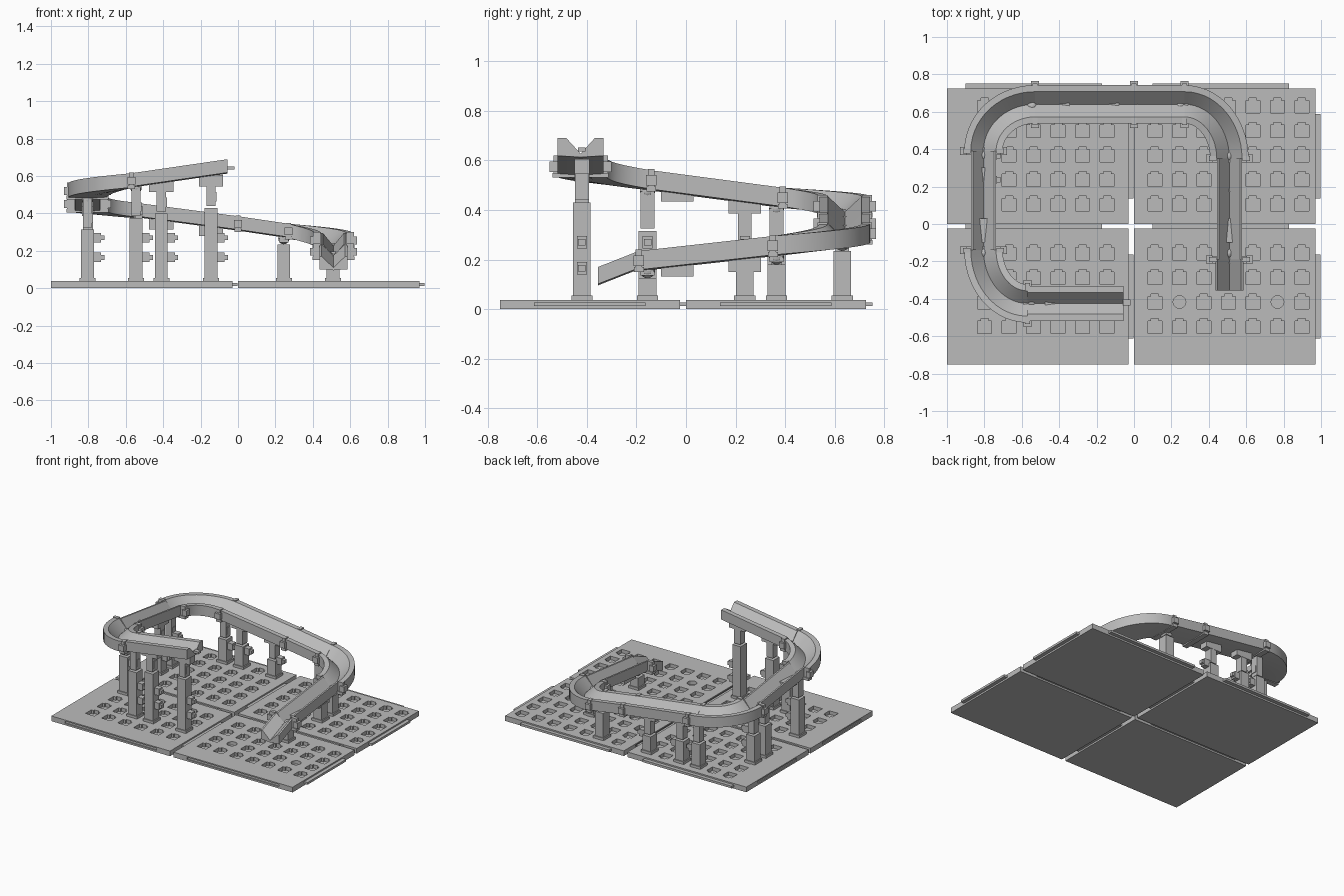
import bpy, bmesh, math
from mathutils import Vector, Matrix

if "Cube" in bpy.data.objects:
    bpy.data.objects.remove(bpy.data.objects["Cube"])

grey = bpy.data.materials.new("light_grey")
grey.diffuse_color = (0.5, 0.5, 0.5, 1)
grey.use_nodes = True
grey.node_tree.nodes["Principled BSDF"].inputs["Base Color"].default_value = grey.diffuse_color


def finish(name, bm):
    bmesh.ops.recalc_face_normals(bm, faces=bm.faces)
    me = bpy.data.meshes.new(name)
    bm.to_mesh(me)
    bm.free()
    me.materials.append(grey)
    ob = bpy.data.objects.new(name, me)
    bpy.context.scene.collection.objects.link(ob)
    return ob


def box(bm, c, s, rot=0.0):
    m = Matrix.Translation(c) @ Matrix.Rotation(rot, 4, 'Z') @ Matrix.Diagonal((*s, 1))
    bmesh.ops.create_cube(bm, size=1, matrix=m)


def prism(bm, pts, z0, z1):
    lo = [bm.verts.new((x, y, z0)) for x, y in pts]
    hi = [bm.verts.new((x, y, z1)) for x, y in pts]
    bm.faces.new(lo)
    bm.faces.new(hi)
    n = len(pts)
    for i in range(n):
        j = (i + 1) % n
        bm.faces.new((lo[i], lo[j], hi[j], hi[i]))


# Four base tiles with peg holes, edge tabs and edge grooves
STEP, T = 0.131, 0.038
HOLE = [(-.037, -.037), (.037, -.037), (.037, .03), (.02, .03),
        (.02, .042), (-.02, .042), (-.02, .03), (-.037, .03)]
ROUND = [(.034 * math.cos(a * math.pi / 8), .034 * math.sin(a * math.pi / 8)) for a in range(16)]
LEFT = [-.144 - STEP * i for i in range(6)]
RIGHT = [.112 + STEP * i for i in range(7)]
BACK = [.107 + STEP * i for i in range(5)]
FRONT = [-.155 - STEP * i for i in range(4)]


def tile(name, x0, y0, cols, rows, rounds=()):
    w, d = 0.97, 0.725
    bm = bmesh.new()
    box(bm, (x0 + w / 2, y0 + d / 2, T / 2), (w, d, T))
    ob = finish(name, bm)
    cut = bmesh.new()
    for i, cx in enumerate(cols):
        for j, cy in enumerate(rows):
            shape = ROUND if (i, j) in rounds else HOLE
            prism(cut, [(cx + px, cy + py) for px, py in shape], .012, .06)
    box(cut, (x0 + w / 2, y0, .021), (.75, .016, .016))
    box(cut, (x0, y0 + d / 2, .021), (.016, .45, .016))
    cutter = finish(name + "_cutter", cut)
    cutter.hide_render = True
    cutter.hide_set(True)
    mod = ob.modifiers.new("holes", 'BOOLEAN')
    mod.operation = 'DIFFERENCE'
    mod.solver = 'EXACT'
    mod.object = cutter
    tabs = bmesh.new()
    box(tabs, (x0 + w / 2 - .02, y0 + d + .0125, .02), (.73, .029, .016))
    box(tabs, (x0 + w + .0125, y0 + d / 2, .02), (.029, .45, .016))
    finish(name + "_tabs", tabs)


tile("base_tile_front_left", -1, -.75, LEFT, FRONT)
tile("base_tile_front_right", 0, -.75, RIGHT, FRONT, {(1, 2), (5, 2)})
tile("base_tile_back_left", -1, 0, LEFT, BACK)
tile("base_tile_back_right", 0, 0, RIGHT, BACK)


# V-groove channel swept along a path of top-edge points
def channel(name, pts, w, h=.075, rim=.035, t0=None, t1=None):
    pts = [Vector(p) for p in pts]
    g = w / 2 - rim
    sec = [(-w / 2, 0), (-g, 0), (0, .012 - h), (g, 0), (w / 2, 0),
           (w / 2, -h * .95), (0, -h - .002), (-w / 2, -h * .95)]
    bm = bmesh.new()
    rings = []
    for i, p in enumerate(pts):
        t = pts[min(i + 1, len(pts) - 1)] - pts[max(i - 1, 0)]
        if i == 0 and t0:
            t = Vector(t0)
        if i == len(pts) - 1 and t1:
            t = Vector(t1)
        n = Vector((-t.y, t.x, 0)).normalized()
        rings.append([bm.verts.new(p + n * u + Vector((0, 0, v))) for u, v in sec])
    for a, b in zip(rings, rings[1:]):
        for k in range(8):
            m = (k + 1) % 8
            bm.faces.new((a[k], a[m], b[m], b[k]))
    for r in (rings[0], rings[-1]):
        left, right = (r[0], r[1], r[2], r[6], r[7]), (r[2], r[3], r[4], r[5], r[6])
        bm.faces.new(left)
        bm.faces.new(right)
    ob = finish(name, bm)
    bpy.context.view_layer.objects.active = ob
    ob.select_set(True)
    bpy.ops.object.shade_smooth_by_angle(angle=math.radians(25))
    ob.select_set(False)


def bend(name, a, b, centre, w=.205):
    c, n = Vector(centre), 14
    va, vb = Vector(a[:2]) - c, Vector(b[:2]) - c
    pts = []
    for i in range(n + 1):
        s = i / n
        q = c + va * math.cos(s * math.pi / 2) + vb * math.sin(s * math.pi / 2)
        pts.append((q.x, q.y, a[2] + (b[2] - a[2]) * s))
    channel(name, pts, w, .08, .035, (*vb, 0), (*(-va), 0))


P = [(-.055, -.425, .69), (-.57, -.425, .615), (-.805, -.14, .56), (-.805, .39, .49),
     (-.53, .64, .455), (0, .64, .385), (.27, .64, .345), (.51, .35, .295),
     (.51, -.19, .235), (.51, -.355, .17)]
channel("start_channel", P[0:2], .185)
bend("front_left_bend", P[1], P[2], (-.57, -.14))
channel("left_channel", P[2:4], .135, .08, .012)
bend("back_left_bend", P[3], P[4], (-.53, .39))
channel("back_channel_upper", P[4:6], .205)
channel("back_channel_lower", P[5:7], .205)
bend("back_right_bend", P[6], P[7], (.27, .35))
channel("right_channel", P[7:9], .135, .08, .012)
channel("exit_channel", P[8:10], .15, .072, .012)

# Small hook at the open end of the start channel
bm = bmesh.new()
box(bm, (-.04, -.42, .643), (.04, .03, .016))
finish("start_hook", bm)

# Joint clips: a bar below the track and a knob on each side
bm = bmesh.new()
for i, along_x in ((1, 1), (2, 0), (3, 0), (4, 1), (5, 1), (6, 1), (7, 0), (8, 0)):
    c = Vector(P[i])
    side = Vector((0, 1, 0)) if along_x else Vector((1, 0, 0))
    rot = 0 if along_x else math.pi / 2
    box(bm, c + Vector((0, 0, -.075)), (.04, .225, .02), rot)
    for s in (-1, 1):
        box(bm, c + side * s * .108 + Vector((0, 0, -.04)), (.042, .035, .042), rot)
        box(bm, c + side * s * .09 + Vector((0, 0, -.03)), (.026, .04, .07), rot)
finish("joint_clips", bm)

# Mid-span blocks hanging under the side channels
bm = bmesh.new()
box(bm, (-.805, -.035, .465), (.06, .13, .06))
box(bm, (.51, -.035, .165), (.06, .13, .065))
finish("hanging_blocks", bm)


# Support columns: x, y, height and cap (ball, or block along x or y)
def column(x, y, top, cap):
    bm = bmesh.new()
    low = top - .17 if top > .3 else top - .04
    box(bm, (x, y, .046), (.085, .085, .02))
    box(bm, (x, y, (.03 + low) / 2), (.068, .072, low - .03))
    box(bm, (x, y, (low + top) / 2), (.05, .056, top - low - .02))
    for z in (.165, .27):
        if top > .3 and z < low + .05:
            box(bm, (x + .05, y, z), (.045, .04, .05))
            box(bm, (x + .075, y, z), (.03, .03, .026))
    if top > .38:
        box(bm, (x + .026, y, low + .06), (.008, .04, .05))
    if cap == 'ball':
        bmesh.ops.create_uvsphere(bm, u_segments=16, v_segments=10, radius=.03,
                                  matrix=Matrix.Translation((x, y, top - .01)))
    else:
        box(bm, (x, y, top - .025), (.13, .06, .06), 0 if cap == 'x' else math.pi / 2)
    finish("support_column", bm)


for args in ((-.144, -.42, .60, 'x'), (-.41, -.42, .57, 'x'), (-.545, -.42, .545, 'ball'),
             (-.805, -.155, .485, 'ball'), (-.805, .237, .44, 'y'), (-.805, .365, .415, 'ball'),
             (-.545, .63, .385, 'ball'), (-.41, .63, .37, 'x'), (-.144, .63, .335, 'x'),
             (.245, .63, .275, 'ball'), (.508, .365, .22, 'ball'), (.508, .237, .205, 'y'),
             (.508, -.155, .165, 'ball')):
    column(*args)
